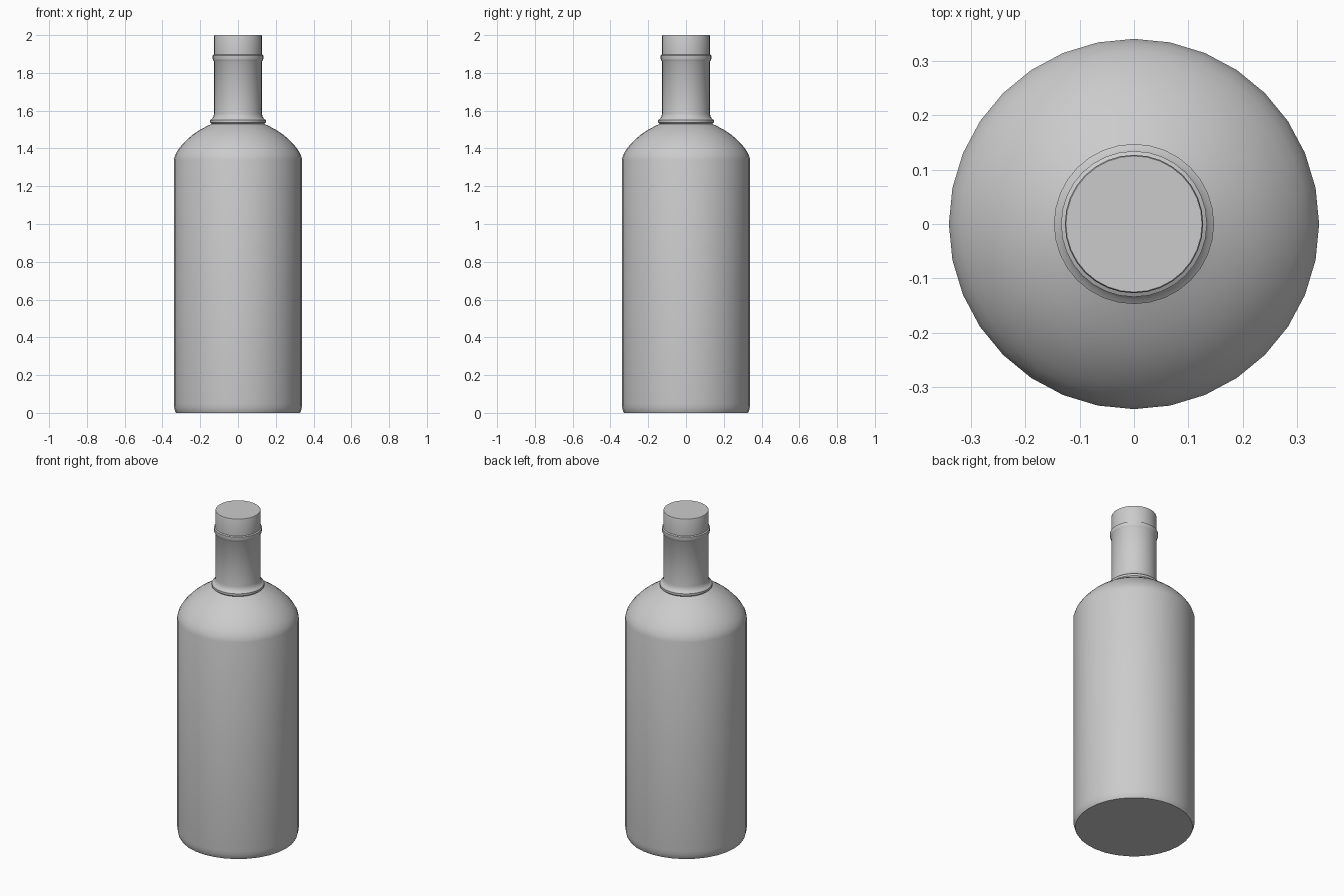
import bpy, bmesh, math

if "Cube" in bpy.data.objects:
    bpy.data.objects.remove(bpy.data.objects["Cube"])

SIDES = 32


def lathe(name, profile, cap_bottom=False, cap_top=False):
    """Revolve (radius, z) points around the z axis."""
    bm = bmesh.new()
    rings = []
    for r, z in profile:
        rings.append([bm.verts.new((r * math.cos(2 * math.pi * i / SIDES),
                                    r * math.sin(2 * math.pi * i / SIDES), z))
                      for i in range(SIDES)])
    for a, b in zip(rings, rings[1:]):
        for i in range(SIDES):
            j = (i + 1) % SIDES
            bm.faces.new((a[i], a[j], b[j], b[i]))
    if cap_bottom:
        bm.faces.new(rings[0][::-1])
    if cap_top:
        bm.faces.new(rings[-1])
    mesh = bpy.data.meshes.new(name)
    bm.to_mesh(mesh)
    bm.free()
    obj = bpy.data.objects.new(name, mesh)
    bpy.context.collection.objects.link(obj)
    bpy.ops.object.select_all(action='DESELECT')
    obj.select_set(True)
    bpy.context.view_layer.objects.active = obj
    bpy.ops.object.shade_smooth_by_angle(angle=math.radians(40))
    return obj


# Bottle: base, straight wall, rounded shoulder, collar, neck and lip ring
base = [(0.328, 0.0), (0.334, 0.012), (0.338, 0.03), (0.34, 0.05)]
shoulder = [(0.34, 1.34), (0.332, 1.367), (0.318, 1.392), (0.298, 1.418),
            (0.27, 1.447), (0.238, 1.474), (0.2, 1.499), (0.165, 1.518),
            (0.14, 1.53)]
collar = [(0.147, 1.537), (0.147, 1.55), (0.138, 1.557), (0.13, 1.568)]
neck = [(0.127, 1.585), (0.127, 1.86)]
lip = [(0.131, 1.866), (0.134, 1.874), (0.134, 1.893), (0.127, 1.897)]
lathe("bottle", base + shoulder + collar + neck + lip, cap_bottom=True)

# Stopper on top of the lip
lathe("stopper", [(0.127, 1.897), (0.127, 1.994), (0.125, 2.0)], cap_top=True)
